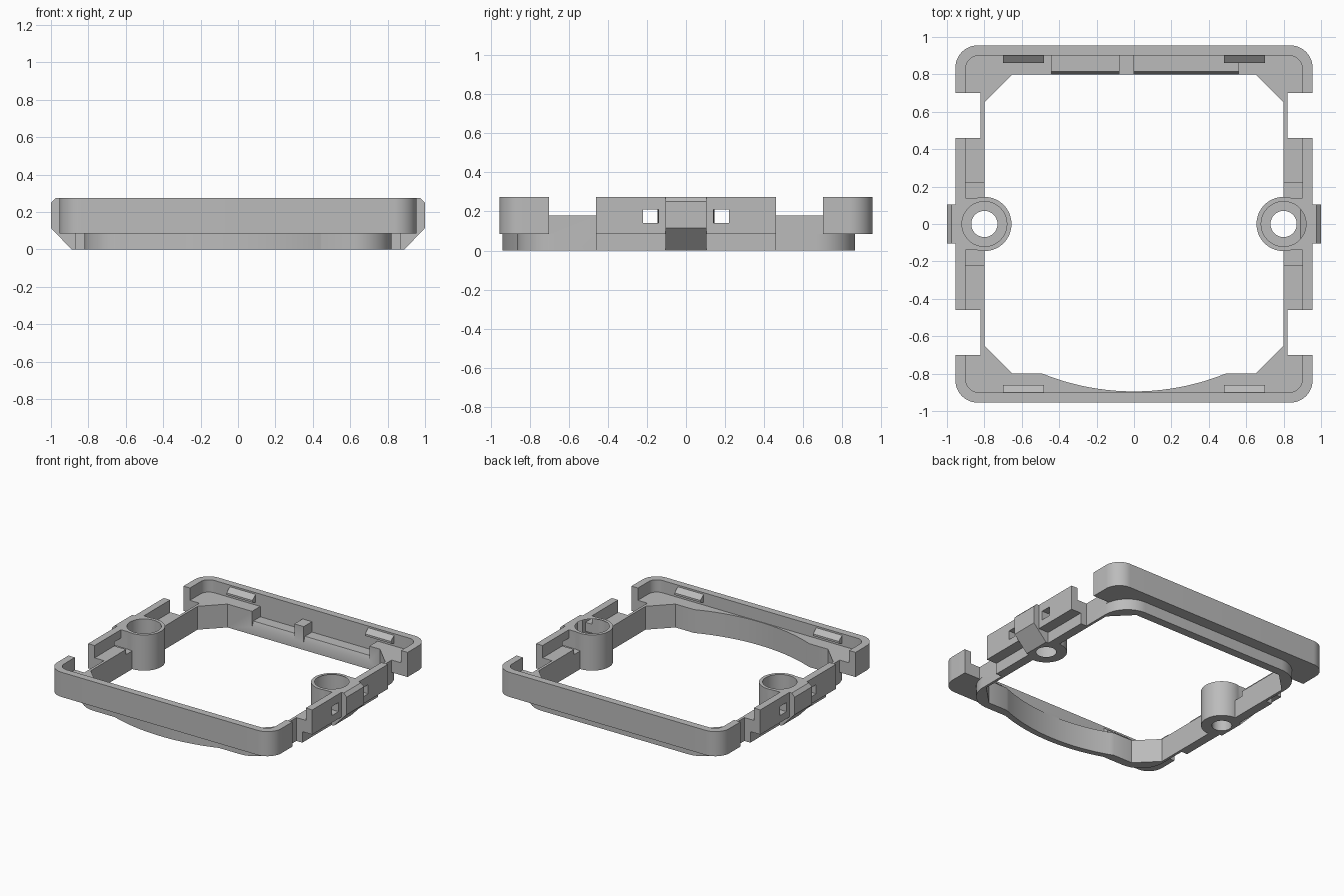
import bpy, bmesh, math

if "Cube" in bpy.data.objects:
    bpy.data.objects.remove(bpy.data.objects["Cube"])

grey = bpy.data.materials.new("plastic_grey")
grey.diffuse_color = (0.5, 0.5, 0.5, 1)
grey.use_nodes = True
grey.node_tree.nodes["Principled BSDF"].inputs["Base Color"].default_value = grey.diffuse_color


def prism(name, pts, lo, hi, axis="z"):
    """Extrude a 2D outline along an axis."""
    put = {"x": lambda p, h: (h, p[0], p[1]),
           "y": lambda p, h: (p[0], h, p[1]),
           "z": lambda p, h: (p[0], p[1], h)}[axis]
    bm = bmesh.new()
    a = [bm.verts.new(put(p, lo)) for p in pts]
    b = [bm.verts.new(put(p, hi)) for p in pts]
    n = len(pts)
    bm.faces.new(a)
    bm.faces.new(b[::-1])
    for i in range(n):
        bm.faces.new((a[i], b[i], b[(i + 1) % n], a[(i + 1) % n]))
    bmesh.ops.recalc_face_normals(bm, faces=bm.faces)
    me = bpy.data.meshes.new(name)
    bm.to_mesh(me)
    bm.free()
    me.materials.append(grey)
    ob = bpy.data.objects.new(name, me)
    bpy.context.collection.objects.link(ob)
    return ob


def box(name, x0, x1, y0, y1, z0, z1):
    x0, x1, y0, y1 = min(x0, x1), max(x0, x1), min(y0, y1), max(y0, y1)
    return prism(name, [(x0, y0), (x1, y0), (x1, y1), (x0, y1)], z0, z1)


def rounded(w, d, r, n=16):
    pts = []
    for k, (sx, sy) in enumerate([(1, 1), (-1, 1), (-1, -1), (1, -1)]):
        for i in range(n + 1):
            t = math.pi / 2 * (k + i / n)
            pts.append((sx * (w - r) + r * math.cos(t), sy * (d - r) + r * math.sin(t)))
    return pts


def circle(cx, r, n=64):
    return [(cx + r * math.cos(2 * math.pi * i / n), r * math.sin(2 * math.pi * i / n)) for i in range(n)]


def arc(r, half, n=32):
    """Front bulge, left to right, centred on y = 0.415."""
    a = math.asin(half / r)
    return [(r * math.sin(a * (2 * i / n - 1)), 0.415 - r * math.cos(a * (2 * i / n - 1))) for i in range(n + 1)]


def combine(tool, op):
    m = frame.modifiers.new("bool", "BOOLEAN")
    m.operation, m.object, m.solver = op, tool, "EXACT"
    bpy.context.view_layer.objects.active = frame
    bpy.ops.object.modifier_apply(modifier=m.name)
    bpy.data.objects.remove(tool)


def add(tool):
    combine(tool, "UNION")


def cut(tool):
    combine(tool, "DIFFERENCE")


# Outer rim with floor, then lower skirt with front bulge
frame = prism("frame", rounded(0.955, 0.955, 0.12), 0.085, 0.275)
cut(prism("tray", rounded(0.9, 0.9, 0.07), 0.18, 0.4))
add(prism("skirt", rounded(0.82, 0.865, 0.2), 0, 0.13))
add(prism("bulge", arc(1.355, 0.47) + [(0.47, -0.7), (-0.47, -0.7)], 0, 0.14))

# Side rails, notches beside them
for s in (-1, 1):
    add(box("rail", s * 0.75, s * 0.87, -0.46, 0.46, 0, 0.12))
    for t in (-1, 1):
        cut(box("notch", s * 0.82, s * 1.1, t * 0.46, t * 0.70, -0.1, 0.4))

# Main opening: chamfered corners and curved front edge
cut(prism("opening", arc(1.31, 0.49) + [(0.65, -0.8), (0.8, -0.65), (0.8, 0.65), (0.65, 0.8),
                                      (-0.65, 0.8), (-0.8, 0.65), (-0.8, -0.65), (-0.65, -0.8)], -0.1, 0.4))

for s in (-1, 1):
    # Screw boss pad, outer latch wedge
    add(box("pad", s * 0.8, s * 0.955, -0.14, 0.14, 0.085, 0.275))
    latch = [(0.84, 0), (0.89, 0), (1, 0.115), (1, 0.25), (0.975, 0.275), (0.84, 0.275)]
    add(prism("latch", [(s * x, z) for x, z in latch], -0.105, 0.105, "y"))
    # Low floor pockets and windows through the side wall
    for t in (-1, 1):
        cut(box("pocket", s * 0.78, s * 0.9, t * 0.14, t * 0.22, 0.14, 0.4))
        cut(box("window", s * 0.85, s * 1.1, t * 0.14, t * 0.22, 0.14, 0.21))
    # Boss with counterbore and through hole
    add(prism("boss", [(s * min(x, 0.87), y) for x, y in circle(0.8, 0.145)], 0, 0.275))
    cut(prism("counterbore", circle(s * 0.8, 0.12), 0.1, 0.4))
    cut(prism("hole", circle(s * 0.8, 0.07), -0.1, 0.4))

# Two recesses in the back ledge, leaving a post between
for x0, x1 in ((-0.44, -0.08), (0, 0.56)):
    cut(prism("recess", [(0.79, 0.033), (0.815, 0.1), (0.9, 0.1), (0.9, 0.2), (0.79, 0.2)], x0, x1, "x"))

# Snap wedges inside the front and back walls
for s in (-1, 1):
    for t in (-1, 1):
        prof = [(t * 0.92, 0.262), (t * 0.9, 0.262), (t * 0.86, 0.23), (t * 0.86, 0.215),
                (t * 0.9, 0.2), (t * 0.92, 0.2)]
        add(prism("snap", prof, min(s * 0.48, s * 0.70), max(s * 0.48, s * 0.70), "x"))

bpy.ops.object.select_all(action="DESELECT")
frame.select_set(True)
bpy.context.view_layer.objects.active = frame
bpy.ops.object.shade_smooth_by_angle(angle=math.radians(25))
